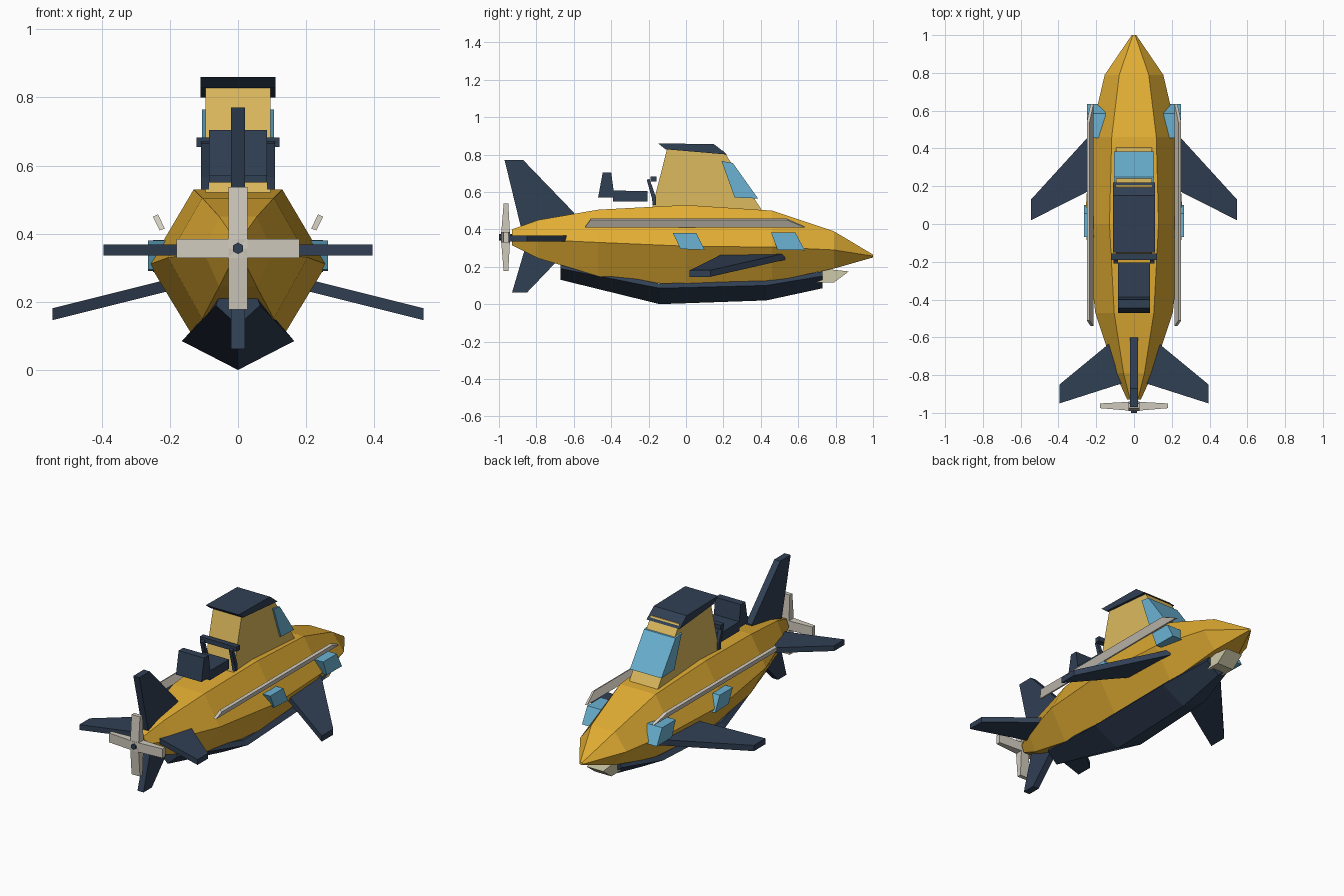
import bpy, bmesh

cube = bpy.data.objects.get("Cube")
if cube:
    bpy.data.objects.remove(cube, do_unlink=True)


def material(name, r, g, b):
    mat = bpy.data.materials.new(name)
    mat.use_nodes = True
    mat.diffuse_color = (r, g, b, 1)
    mat.node_tree.nodes["Principled BSDF"].inputs["Base Color"].default_value = (r, g, b, 1)
    return mat


yellow = material("hull yellow", .75, .415, .033)
cream = material("pale yellow", .72, .49, .11)
navy = material("navy", .03, .05, .088)
glass = material("window blue", .145, .45, .65)
grey = material("light grey", .63, .59, .51)
lamp_white = material("lamp ivory", .62, .59, .40)


def loft(name, rings, mat, mirror=False):
    """Skin a row of rings of equal size and cap both ends."""
    bm = bmesh.new()
    loops = [[bm.verts.new(p) for p in ring] for ring in rings]
    n = len(loops[0])
    for a, b in zip(loops, loops[1:]):
        for i in range(n):
            j = (i + 1) % n
            bm.faces.new((a[i], a[j], b[j], b[i]))
    bm.faces.new(loops[0][::-1])
    bm.faces.new(loops[-1])
    bmesh.ops.recalc_face_normals(bm, faces=bm.faces)
    mesh = bpy.data.meshes.new(name)
    bm.to_mesh(mesh)
    bm.free()
    mesh.materials.append(mat)
    obj = bpy.data.objects.new(name, mesh)
    bpy.context.collection.objects.link(obj)
    if mirror:
        obj.modifiers.new("Mirror", "MIRROR").use_mirror_merge = False
    return obj


def side_prism(name, profile, lo, hi, mat, mirror=False):
    """Extrude a (y, z) profile across x."""
    return loft(name, [[(x, y, z) for y, z in profile] for x in (lo, hi)], mat, mirror)


def plane(name, outline, slope, z, thick, mat):
    """Pair of flat fins from an (x, y) outline, rising by slope along x."""
    rings = [[(x, y, z + slope * x + d) for x, y in outline] for d in (-thick / 2, thick / 2)]
    return loft(name, rings, mat, True)


# Six-sided hull: y, ridge half width, side half width, top z, side z, bottom z
hull = [(-.93, .02, .036, .40, .355, .315), (-.79, .055, .10, .45, .345, .245),
        (-.47, .105, .205, .505, .33, .15), (0, .13, .26, .53, .31, .095),
        (.46, .118, .232, .50, .305, .12), (.79, .078, .155, .39, .29, .19),
        (1, .006, .012, .265, .257, .25)]
loft("hull", [[(t, y, a), (s, y, b), (t, y, c), (-t, y, c), (-s, y, b), (-t, y, a)]
              for y, t, s, a, b, c in hull], yellow)

# V-shaped keel: y, half width, chine z, bottom z
keel = [(-.67, .065, .19, .13), (-.14, .165, .085, 0),
        (.43, .15, .10, .02), (.73, .08, .15, .085)]
loft("keel", [[(w * .85, y, c + .025), (w, y, c), (0, y, b), (-w, y, c), (-w * .85, y, c + .025)]
              for y, w, c, b in keel], navy)
side_prism("bow_lamp", [(.70, .115), (.79, .115), (.87, .175), (.78, .185), (.70, .18)],
           -.055, .055, lamp_white)

# Conning tower
side_prism("tower", [(-.19, .48), (.42, .48), (.20, .82), (-.10, .835)], -.095, .095, cream)
side_prism("tower_roof", [(-.15, .86), (.15, .855), (.22, .80), (-.11, .828)], -.11, .11, navy)
side_prism("windshield", [(.19, .765), (.25, .755), (.385, .565), (.26, .57)],
           -.105, .105, glass)

# Deck seat and handrail
side_prism("deck_seat", [(-.47, .57), (-.445, .705), (-.40, .705), (-.387, .607),
                         (-.205, .605), (-.205, .55), (-.39, .55), (-.39, .57)],
           -.085, .085, navy)
side_prism("handrail_post", [(-.21, .665), (-.195, .67), (-.16, .57), (-.16, .53),
                             (-.178, .53), (-.182, .565)], .085, .108, navy, True)
side_prism("handrail_bar", [(-.19, .655), (-.157, .655), (-.157, .683), (-.19, .683)],
           -.122, .122, navy)

# Side rails, leaning outward at the top
loft("side_rail", [[(.215, b, .415), (.235, t, .457), (.25, t, .45), (.23, b, .41)]
                   for b, t in ((-.54, -.51), (.635, .54))], grey, True)

# Slanted side windows
side_prism("mid_window", [(-.07, .38), (.055, .38), (.10, .29), (-.03, .295)],
           .18, .264, glass, True)
side_prism("bow_window", [(.455, .382), (.585, .382), (.635, .288), (.49, .29)],
           .15, .25, glass, True)

# Diving planes and tail fins
plane("diving_plane", [(.18, .53), (.545, .13), (.545, .02), (.18, .205)],
      -.25, .30, .035, navy)
plane("tail_plane", [(.03, -.55), (.14, -.64), (.395, -.85), (.395, -.95), (.02, -.83)],
      0, .352, .032, navy)
side_prism("upper_rudder", [(-.97, .77), (-.87, .77), (-.60, .49), (-.60, .40), (-.88, .40)],
           -.02, .02, navy)
side_prism("lower_rudder", [(-.93, .062), (-.85, .062), (-.68, .24), (-.70, .30), (-.86, .30)],
           -.02, .02, navy)

# Propeller: tapered vertical and horizontal blades on a six-sided hub
AXIS = .357
for name, turned in (("vertical_blades", False), ("horizontal_blades", True)):
    rings = []
    for along, front, back in ((-.18, -.975, -.95), (0, -.99, -.94), (.18, -.975, -.95)):
        ring = [(s, y, along) for s, y in ((-.028, front), (.028, front), (.028, back), (-.028, back))]
        rings.append([(z, y, AXIS + x) if turned else (x, y, AXIS + z) for x, y, z in ring])
    loft(name, rings, grey)

bpy.ops.mesh.primitive_cylinder_add(vertices=6, radius=.017, depth=.09,
                                    location=(0, -.955, AXIS), rotation=(1.5708, 0, 0))
hub = bpy.context.object
hub.name = "propeller_hub"
hub.data.materials.append(navy)
